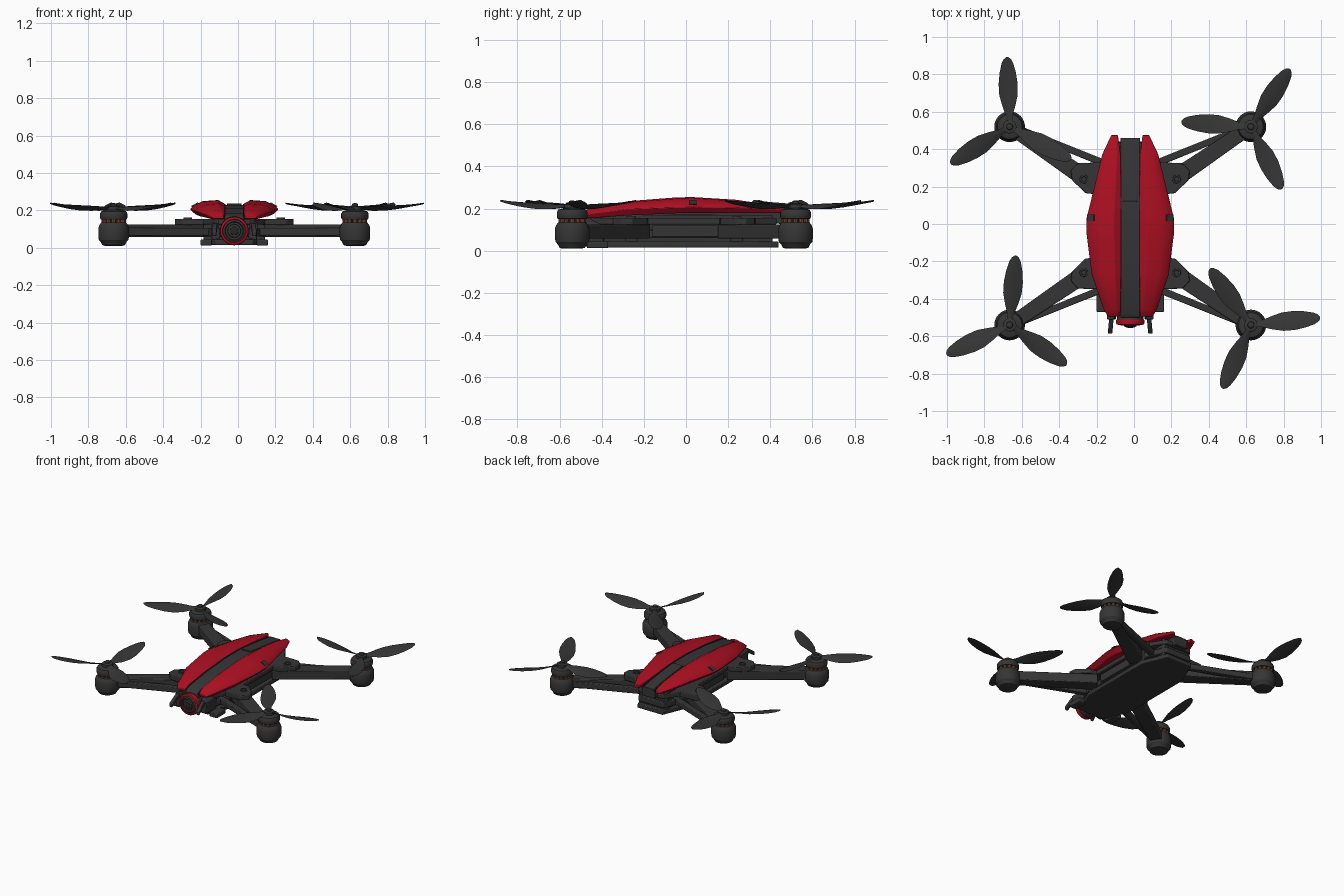
import bpy, bmesh, math
from mathutils import Vector, Matrix

cube = bpy.data.objects.get("Cube")
if cube:
    bpy.data.objects.remove(cube, do_unlink=True)

CENTRE = Vector((-0.02, -0.01, 0))   # body axis sits slightly off the origin


def material(name, rgb):
    m = bpy.data.materials.new(name)
    m.use_nodes = True
    m.diffuse_color = (*rgb, 1)
    m.node_tree.nodes["Principled BSDF"].inputs["Base Color"].default_value = (*rgb, 1)
    return m


DARK = material("dark grey", (0.036, 0.036, 0.037))
BLACK = material("lens black", (0.02, 0.02, 0.021))
RED = material("red", (0.42, 0.005, 0.016))
COPPER = material("copper", (0.25, 0.08, 0.03))


def loft(name, rings, mat, bevel=0.0, closed=False, smooth=30):
    """Skin a list of equal-length rings; cap the ends unless the loft is closed."""
    bm = bmesh.new()
    loops = [[bm.verts.new(Vector(p) + CENTRE) for p in ring] for ring in rings]
    n = len(loops[0])
    pairs = list(zip(loops, loops[1:]))
    if closed:
        pairs.append((loops[-1], loops[0]))
    else:
        bm.faces.new(loops[0])
        bm.faces.new(loops[-1][::-1])
    for a, b in pairs:
        for i in range(n):
            j = (i + 1) % n
            bm.faces.new((a[i], a[j], b[j], b[i]))
    bmesh.ops.recalc_face_normals(bm, faces=bm.faces)
    mesh = bpy.data.meshes.new(name)
    bm.to_mesh(mesh)
    bm.free()
    mesh.materials.append(mat)
    ob = bpy.data.objects.new(name, mesh)
    bpy.context.collection.objects.link(ob)
    if bevel:
        mod = ob.modifiers.new("Bevel", 'BEVEL')
        mod.width, mod.segments, mod.limit_method = bevel, 2, 'ANGLE'
    bpy.ops.object.select_all(action='DESELECT')
    ob.select_set(True)
    bpy.context.view_layer.objects.active = ob
    bpy.ops.object.shade_smooth_by_angle(angle=math.radians(smooth))
    return ob


def prism(name, outline, z0, z1, mat=DARK, bevel=0.005):
    return loft(name, [[(x, y, z) for x, y in outline] for z in (z0, z1)], mat, bevel)


def block(name, x0, x1, y0, y1, z0, z1, mat=DARK, bevel=0.005):
    return prism(name, [(x0, y0), (x1, y0), (x1, y1), (x0, y1)], z0, z1, mat, bevel)


def beam(name, a, b, wa, wb, z0, z1):
    """Tapered straight bar between two plan points."""
    a, b = Vector(a), Vector(b)
    d = (b - a).normalized()
    p = Vector((-d.y, d.x))
    return prism(name, [a + p * wa / 2, b + p * wb / 2, b - p * wb / 2, a - p * wa / 2], z0, z1)


def lathe(name, profile, mat, at=(0, 0, 0), axis='Z', closed=False, sides=32):
    rings = []
    for r, h in profile:
        ring = []
        for k in range(sides):
            t = math.tau * k / sides
            c, s = r * math.cos(t), r * math.sin(t)
            ring.append(Vector(at) + Vector((c, s, h) if axis == 'Z' else (c, h, s)))
        rings.append(ring)
    return loft(name, rings, mat, closed=closed)


def octagon(w, w_end, y_mid, y_end):
    return [(w, -y_mid), (w, y_mid), (w_end, y_end), (-w_end, y_end),
            (-w, y_mid), (-w, -y_mid), (-w_end, -y_end), (w_end, -y_end)]


# Frame plates, battery and central body
prism("bottom_plate", octagon(0.175, 0.1, 0.27, 0.45), 0.015, 0.045)
prism("middle_plate", octagon(0.16, 0.1, 0.3, 0.44), 0.06, 0.1)
prism("top_plate", octagon(0.19, 0.1, 0.3, 0.44), 0.125, 0.155)
block("body_core", -0.11, 0.11, -0.42, 0.42, 0.04, 0.17)
block("battery_rail", -0.175, 0.175, -0.15, 0.24, 0.065, 0.12)

# Arched spine between the two shells, with a raised rear cover
ARCH = [(-0.49, 0.168), (-0.45, 0.185), (-0.26, 0.212), (-0.04, 0.228),
        (0.13, 0.228), (0.25, 0.216), (0.38, 0.2), (0.47, 0.185)]


def arch_strip(name, stations, half, lift, drop, bevel):
    loft(name, [[(-half, y, z - drop), (half, y, z - drop), (half, y, z + lift),
                 (-half, y, z + lift)] for y, z in stations], DARK, bevel)


arch_strip("spine", ARCH, 0.052, 0, 0.06, 0.006)
arch_strip("spine_rear_cover", ARCH[4:], 0.04, 0.008, 0.01, 0.003)
for s in (-1, 1):
    loft("spine_edge", [[(s * 0.046, y, z - 0.01), (s * 0.052, y, z - 0.01),
                         (s * 0.052, y, z + 0.005), (s * 0.046, y, z + 0.005)]
                        for y, z in ARCH], BLACK)

# Red shells: y, outer offset, inner offset, low edge, widest height, top
SHELL = [(-0.485, 0.12, 0.056, 0.155, 0.164, 0.178),
         (-0.45, 0.142, 0.052, 0.155, 0.175, 0.203),
         (-0.26, 0.207, 0.05, 0.168, 0.198, 0.236),
         (-0.04, 0.235, 0.05, 0.178, 0.205, 0.253),
         (0.04, 0.235, 0.05, 0.18, 0.206, 0.255),
         (0.25, 0.183, 0.05, 0.18, 0.204, 0.242),
         (0.384, 0.15, 0.052, 0.18, 0.2, 0.222),
         (0.485, 0.102, 0.066, 0.178, 0.188, 0.203)]
for s, side in ((1, "left"), (-1, "right")):
    rings = []
    for y, o, i, lo, mid, top in SHELL:
        w = o - i
        rings.append([(s * x, y, z) for x, z in (
            (i, lo), (o - 0.15 * w, lo), (o, mid), (o - 0.07 * w, mid + 0.35 * (top - mid)),
            (o - 0.35 * w, top - 0.006), (i + 0.2 * w, top), (i, top - 0.4 * (top - mid)))])
    loft("shell_" + side, rings, RED, 0.004)
    # Small dark latch on the shell flank
    loft("shell_latch_" + side, [[(s * x, y, z) for x, z in (
        (0.224, 0.218), (0.232, 0.222), (0.196, 0.242), (0.19, 0.236))]
        for y in (0.025, 0.06)], DARK)
    # Front cage cheeks, prongs and skids
    loft("front_cheek_" + side, [[(s * x, y, z) for x, z in (
        (0.075, 0.05), (0.12, 0.04), (0.125, 0.13), (0.085, 0.155))]
        for y in (-0.5, -0.38)], DARK, 0.005)
    loft("front_prong_" + side, [[(s * (x + dx), y, z + dz) for dx, dz in (
        (-0.012, -0.014), (0.012, -0.014), (0.012, 0.014), (-0.012, 0.014))]
        for x, y, z in ((0.095, -0.46, 0.125), (0.103, -0.52, 0.115), (0.108, -0.575, 0.075))],
        DARK, 0.004)
    block("skid_" + side, s * 0.12, s * 0.18, -0.46, -0.36, 0.012, 0.045)
    for y in (-0.25, 0.25):
        block("standoff_" + side, s * 0.11, s * 0.165, y - 0.03, y + 0.03, 0.04, 0.13)

# Nose camera
NOSE = (0, 0, 0.09)
lathe("camera_housing", [(0.06, -0.4), (0.07, -0.42), (0.07, -0.515)], DARK, NOSE, 'Y')
lathe("camera_ring", [(0.06, -0.5), (0.074, -0.5), (0.077, -0.51), (0.074, -0.526),
                      (0.063, -0.53), (0.06, -0.525)], RED, NOSE, 'Y', closed=True)
lathe("camera_lens", [(0.06, -0.51), (0.06, -0.528), (0.05, -0.533), (0.046, -0.525),
                      (0.036, -0.525), (0.034, -0.538), (0.02, -0.541)], DARK, NOSE, 'Y')
lathe("camera_glass", [(0.024, -0.535), (0.022, -0.543), (0.008, -0.546)], BLACK, NOSE, 'Y')

# Motor profiles: radius, height
MOTOR = [(0.045, 0.01), (0.06, 0.014), (0.068, 0.03), (0.079, 0.042), (0.082, 0.06),
         (0.082, 0.105), (0.076, 0.122), (0.066, 0.135), (0.052, 0.137)]
BELL = [(0.056, 0.15), (0.07, 0.152), (0.073, 0.16), (0.073, 0.182), (0.066, 0.195),
        (0.05, 0.2), (0.036, 0.202), (0.036, 0.22), (0.028, 0.224), (0.018, 0.224),
        (0.016, 0.234), (0.008, 0.238)]
# Blade stations: radius, chord, height, pitch in degrees
BLADE = [(0.02, 0.03, 0.212, 20), (0.06, 0.04, 0.211, 24), (0.11, 0.073, 0.21, 20),
         (0.17, 0.102, 0.212, 15), (0.23, 0.104, 0.217, 12), (0.29, 0.088, 0.224, 9),
         (0.34, 0.062, 0.231, 7), (0.362, 0.038, 0.235, 6), (0.372, 0.012, 0.237, 6)]


def blade(name, hub, angle, spin):
    turn = Matrix.Rotation(math.radians(angle), 3, 'Z')
    rings = []
    for r, chord, z, pitch in BLADE:
        tilt = math.radians(pitch * spin)
        ring = []
        for u, v in ((-0.5, 0), (-0.2, 0.004), (0.2, 0.004), (0.5, 0), (0.2, -0.003), (-0.2, -0.003)):
            c = u * chord
            ring.append(Vector(hub) + turn @ Vector((r, c * math.cos(tilt), z + v + c * math.sin(tilt))))
        rings.append(ring)
    loft(name, rings, DARK, smooth=60)


# Four arms, each with strut, bracket, motor and three-blade propeller
for sx, sy, angle, name in ((1, 1, 56, "rear_left"), (-1, 1, 92, "rear_right"),
                            (1, -1, 6, "front_left"), (-1, -1, 85, "front_right")):
    def flip(*pts):
        return [(sx * x, sy * y) for x, y in pts]

    hub = (sx * 0.645, sy * 0.53, 0)
    beam("arm_" + name, *flip((0.63, 0.52), (0.16, 0.2)), 0.075, 0.1, 0.058, 0.125)
    beam("strut_" + name, *flip((0.62, 0.528), (0.09, 0.315)), 0.035, 0.038, 0.065, 0.105)
    bracket = flip((0.15, 0.34), (0.28, 0.335), (0.318, 0.295), (0.312, 0.245),
                   (0.24, 0.175), (0.15, 0.165))
    prism("bracket_" + name, bracket, 0.122, 0.155)
    screw = (*flip((0.248, 0.25))[0], 0)
    lathe("bracket_boss_" + name, [(0.024, 0.15), (0.022, 0.162), (0.014, 0.162), (0.012, 0.158)],
          DARK, screw, sides=16)
    lathe("motor_base_" + name, MOTOR, DARK, hub)
    lathe("motor_core_" + name, [(0.05, 0.13), (0.05, 0.155)], BLACK, hub)
    for k in range(12):
        t = math.tau * k / 12
        x, y = hub[0] + 0.055 * math.cos(t), hub[1] + 0.055 * math.sin(t)
        lathe("motor_coil_" + name, [(0.011, 0.135), (0.011, 0.153)], COPPER, (x, y, 0), sides=8)
    lathe("motor_bell_" + name, BELL, DARK, hub)
    for k in range(3):
        blade("blade_" + name, hub, angle + 120 * k, sx * sy)
